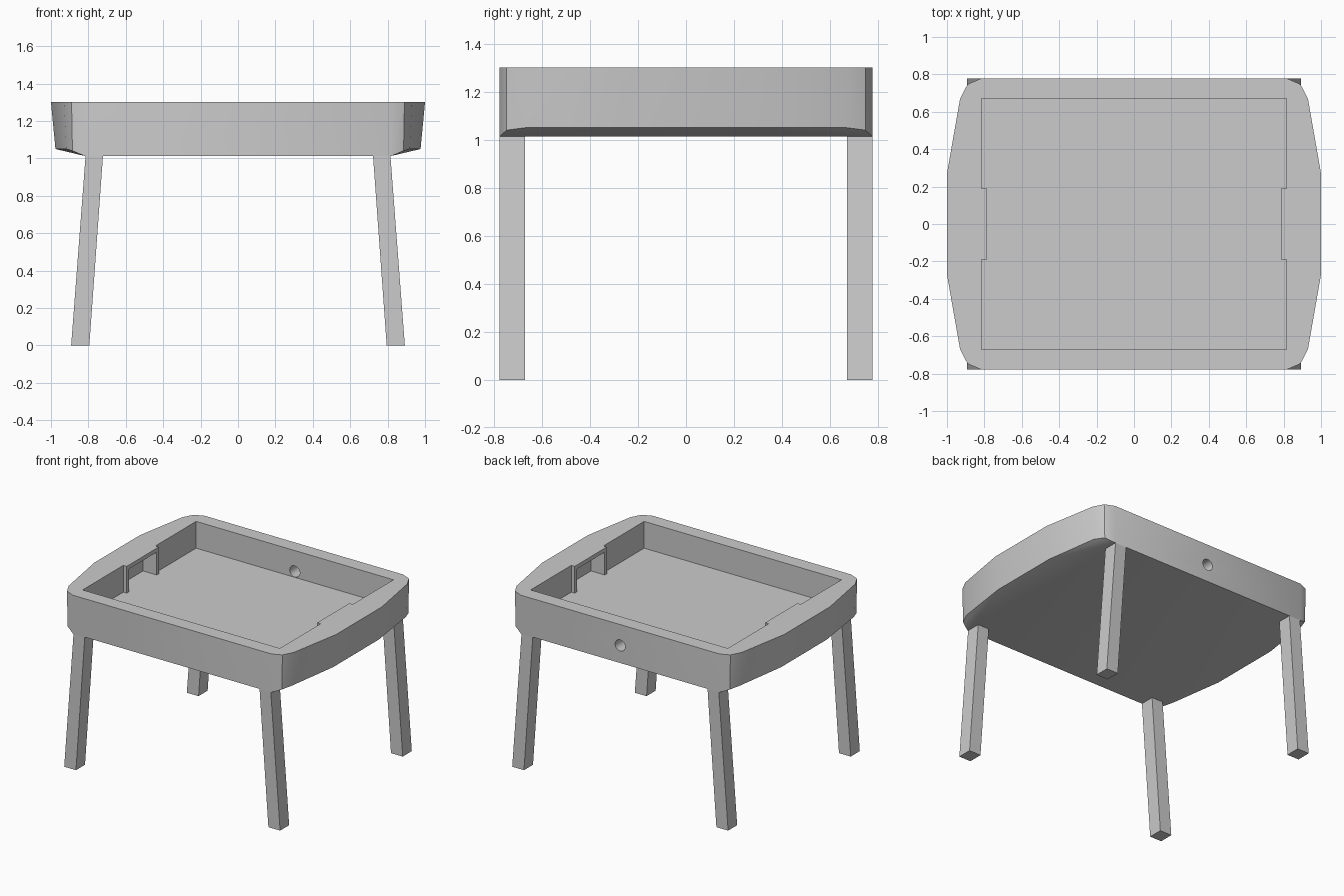
import bpy, bmesh, math
from mathutils import Matrix

if "Cube" in bpy.data.objects:
    bpy.data.objects.remove(bpy.data.objects["Cube"])


def make(name, bm):
    bmesh.ops.recalc_face_normals(bm, faces=bm.faces)
    me = bpy.data.meshes.new(name)
    bm.to_mesh(me)
    bm.free()
    ob = bpy.data.objects.new(name, me)
    bpy.context.collection.objects.link(ob)
    return ob


def hull(name, pts):
    bm = bmesh.new()
    for p in pts:
        bm.verts.new(p)
    bmesh.ops.convex_hull(bm, input=bm.verts)
    bmesh.ops.dissolve_limit(bm, angle_limit=0.01, verts=bm.verts, edges=bm.edges)
    return make(name, bm)


def prism(name, outline, z0, z1):
    bm = bmesh.new()
    face = bm.faces.new([bm.verts.new((x, y, z0)) for x, y in outline])
    ext = bmesh.ops.extrude_face_region(bm, geom=[face])
    for v in ext["geom"]:
        if isinstance(v, bmesh.types.BMVert):
            v.co.z = z1
    return make(name, bm)


def cut(target, cutter):
    cutter.hide_render = True
    mod = target.modifiers.new("cut", 'BOOLEAN')
    mod.operation = 'DIFFERENCE'
    mod.solver = 'EXACT'
    mod.object = cutter
    bpy.context.view_layer.objects.active = target
    bpy.ops.object.modifier_apply(modifier=mod.name)
    bpy.data.objects.remove(cutter, do_unlink=True)


SIGNS = [(sx, sy) for sx in (-1, 1) for sy in (-1, 1)]

# Tray body: flat front and back, bowed sides with chamfered undersides
quarter = [(0.82, 0.777, 1.3), (0.89, 0.747, 1.3), (0.93, 0.67, 1.3), (1.0, 0.27, 1.3),
           (0.82, 0.777, 1.013), (0.885, 0.747, 1.04), (0.918, 0.67, 1.05), (0.976, 0.27, 1.05)]
tray = hull("tray_body", [(sx * x, sy * y, z) for sx, sy in SIGNS for x, y, z in quarter])

# Tray pocket with a small step inward at the middle of each side
half = [(0.815, -0.67), (0.815, -0.19), (0.787, -0.19), (0.787, 0.19), (0.815, 0.19), (0.815, 0.67)]
cut(tray, prism("pocket_cutter", half + [(-x, -y) for x, y in half], 1.1, 1.4))

# Finger recesses under the side rims
for s in (-1, 1):
    rect = [(s * 0.75, -0.165), (s * 0.9, -0.165), (s * 0.9, 0.165), (s * 0.75, 0.165)]
    cut(tray, prism("recess_cutter", rect, 1.1, 1.27))

# Round cable hole through the back wall
bm = bmesh.new()
bmesh.ops.create_cone(bm, cap_ends=True, segments=24, radius1=0.042, radius2=0.042, depth=0.3,
                      matrix=Matrix.Translation((0, 0.73, 1.144)) @ Matrix.Rotation(math.pi / 2, 4, 'X'))
cut(tray, make("hole_cutter", bm))

bpy.ops.object.select_all(action='DESELECT')
tray.select_set(True)
bpy.context.view_layer.objects.active = tray
bpy.ops.object.shade_smooth_by_angle(angle=math.radians(30))

# Four splayed square legs
for sx, sy in SIGNS:
    name = ("front" if sy < 0 else "back") + ("_left" if sx < 0 else "_right") + "_leg"
    hull(name, [(sx * x, sy * y, z) for y in (0.67, 0.777)
                for x, z in ((0.795, 0), (0.892, 0), (0.815, 1.013), (0.722, 1.013))])
